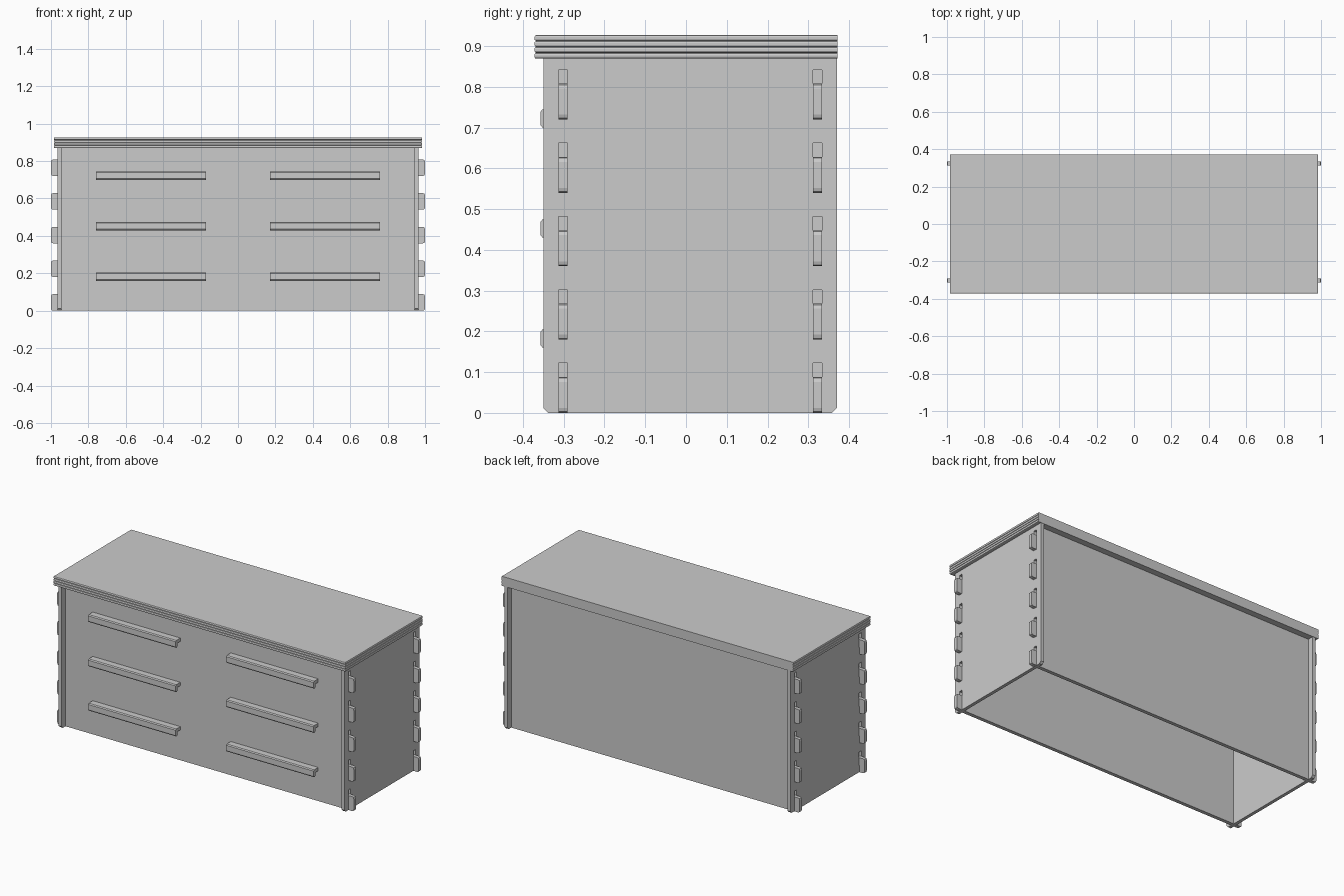
import bpy, bmesh
from mathutils import Vector

cube = bpy.data.objects.get("Cube")
if cube:
    bpy.data.objects.remove(cube, do_unlink=True)

grey = bpy.data.materials.new("plain_grey")
grey.use_nodes = True
COLOUR = (0.6, 0.6, 0.6, 1)
grey.diffuse_color = COLOUR
grey.node_tree.nodes["Principled BSDF"].inputs["Base Color"].default_value = COLOUR


def finish(name, bm):
    bmesh.ops.recalc_face_normals(bm, faces=bm.faces)
    mesh = bpy.data.meshes.new(name)
    bm.to_mesh(mesh)
    bm.free()
    mesh.materials.append(grey)
    obj = bpy.data.objects.new(name, mesh)
    bpy.context.scene.collection.objects.link(obj)
    return obj


def add_box(bm, low, high):
    low, high = Vector(low), Vector(high)
    verts = bmesh.ops.create_cube(bm, size=1)["verts"]
    for v in verts:
        v.co = (low + high) / 2 + v.co * (high - low)
    return verts


def add_prism(bm, points, offset):
    face = bm.faces.new([bm.verts.new(p) for p in points])
    made = bmesh.ops.extrude_face_region(bm, geom=[face])["geom"]
    verts = [v for v in made if isinstance(v, bmesh.types.BMVert)]
    bmesh.ops.translate(bm, verts=verts, vec=offset)


BOARD = 0.022
INNER, OUTER = 0.944, 0.964
BODY_TOP = 0.87
PITCH = 0.18
ROWS = 5
panel_fronts = {"front": -0.313, "back": 0.312}

# Side panels with chamfered feet and hook slots
for side, name in ((-1, "right"), (1, "left")):
    bm = bmesh.new()
    c = 0.012
    outline = [(-0.35 + c, 0), (0.37 - c, 0), (0.37, c), (0.37, BODY_TOP),
               (-0.35, BODY_TOP), (-0.35, c)]
    add_prism(bm, [(side * INNER, y, z) for y, z in outline],
              (side * (OUTER - INNER), 0, 0))
    panel = finish(name + "_side_panel", bm)

    bm = bmesh.new()
    for y in panel_fronts.values():
        for row in range(ROWS):
            z = row * PITCH
            add_box(bm, (side * 0.954 - 0.03, y, z + 0.04),
                    (side * 0.954 + 0.03, y + BOARD, z + 0.122))
    cutter = finish(name + "_slot_cutter", bm)
    cutter.hide_render = True
    cutter.hide_viewport = True
    slots = panel.modifiers.new("slots", "BOOLEAN")
    slots.operation = "DIFFERENCE"
    slots.solver = "EXACT"
    slots.object = cutter

# Front and back boards
for name, y in panel_fronts.items():
    bm = bmesh.new()
    add_box(bm, (-INNER, y, 0), (INNER, y + BOARD, BODY_TOP))
    finish(name + "_panel", bm)

    # Hooks that pass through the slots and hang down outside
    bm = bmesh.new()
    for side in (-1, 1):
        for row in range(ROWS):
            z = row * PITCH
            profile = [(INNER, 0.042), (OUTER + 0.001, 0.042), (OUTER + 0.001, 0),
                       (0.988, 0), (0.997, 0.003), (1, 0.012), (1, 0.076),
                       (0.997, 0.085), (0.988, 0.088), (INNER, 0.088)]
            add_prism(bm, [(side * x, y, z + h) for x, h in profile], (0, BOARD, 0))
    finish(name + "_panel_hooks", bm)

# Drawer pulls with a lip turned down at the front
lip = [(-0.313, 0.045), (-0.352, 0.045), (-0.357, 0.039), (-0.357, 0.006),
       (-0.352, 0), (-0.344, 0), (-0.340, 0.006), (-0.340, 0.024), (-0.313, 0.024)]
for number, base in enumerate((0.16, 0.43, 0.70), 1):
    for start, name in ((-0.76, "right"), (0.17, "left")):
        bm = bmesh.new()
        add_prism(bm, [(start, y, base + z) for y, z in lip], (0.59, 0, 0))
        finish(f"{name}_pull_{number}", bm)

# Lid made of four stacked boards, rounded at the front and sides
layer = 0.0145
for i in range(4):
    z = BODY_TOP - 0.001 + i * layer
    bm = bmesh.new()
    add_box(bm, (-0.984, -0.372, z), (0.984, 0.372, z + layer))
    edges = [e for e in bm.edges
             if abs(e.verts[0].co.z - e.verts[1].co.z) < 1e-5
             and not all(v.co.y > 0 for v in e.verts)]
    bmesh.ops.bevel(bm, geom=edges, offset=0.005, segments=2, profile=0.5,
                    affect="EDGES")
    finish(f"lid_board_{i + 1}", bm)
